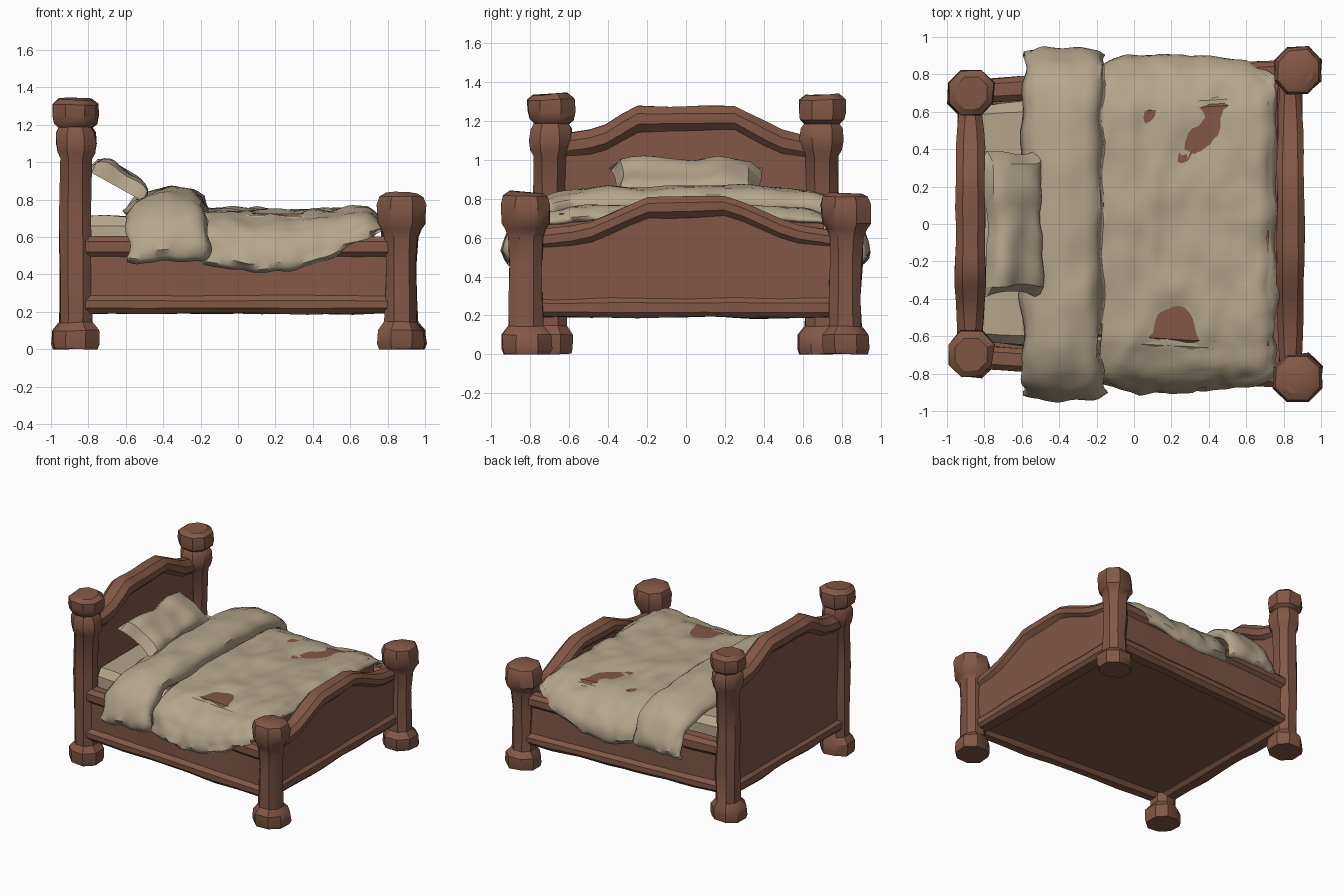
import bpy, bmesh, math
from mathutils import Vector, noise

if "Cube" in bpy.data.objects:
    bpy.data.objects.remove(bpy.data.objects["Cube"])

X, Y, Z = Vector((1, 0, 0)), Vector((0, 1, 0)), Vector((0, 0, 1))


def material(name, rgb):
    m = bpy.data.materials.new(name)
    m.diffuse_color = (*rgb, 1)
    m.use_nodes = True
    m.node_tree.nodes["Principled BSDF"].inputs["Base Color"].default_value = m.diffuse_color
    return m


WOOD = material("brown wood", (0.225, 0.097, 0.060))
CLOTH = material("beige cloth", (0.455, 0.380, 0.257))


def lerp(pts, t):
    """Interpolate a list of (t, a, b...) rows."""
    if t <= pts[0][0]:
        return pts[0][1:]
    for p, q in zip(pts, pts[1:]):
        if t <= q[0]:
            k = (t - p[0]) / (q[0] - p[0])
            return tuple(a + (b - a) * k for a, b in zip(p[1:], q[1:]))
    return pts[-1][1:]


def finish(bm, name, mat, rough=0.0, scale=4.0, angle=35):
    bmesh.ops.recalc_face_normals(bm, faces=bm.faces)
    bm.normal_update()
    for v, n in [(v, v.normal.copy()) for v in bm.verts]:
        v.co += n * rough * noise.noise(v.co * scale + Vector((3.1, 7.7, 1.3)))
        v.co.z = max(v.co.z, 0)
    me = bpy.data.meshes.new(name)
    bm.to_mesh(me)
    bm.free()
    me.materials.append(mat)
    ob = bpy.data.objects.new(name, me)
    bpy.context.collection.objects.link(ob)
    bpy.ops.object.select_all(action='DESELECT')
    ob.select_set(True)
    bpy.context.view_layer.objects.active = ob
    bpy.ops.object.shade_smooth_by_angle(angle=math.radians(angle))
    return ob


def loft(name, rings, u, v, mat=WOOD, rough=0.012, scale=4.0, bevel=0.5):
    """Skin chamfered rectangles; each ring is (centre, half u, half v)."""
    bm = bmesh.new()
    loops = []
    for c, ru, rv in rings:
        ch = min(ru, rv) * bevel
        a, b = ru - ch, rv - ch
        sec = [(ru, -b), (ru, b), (a, rv), (-a, rv), (-ru, b), (-ru, -b), (-a, -rv), (a, -rv)]
        loops.append([bm.verts.new(Vector(c) + u * p + v * q) for p, q in sec])
    for l0, l1 in zip(loops, loops[1:]):
        for i in range(8):
            j = (i + 1) % 8
            bm.faces.new((l0[i], l0[j], l1[j], l1[i]))
    bm.faces.new(loops[0])
    bm.faces.new(loops[-1])
    return finish(bm, name, mat, rough, scale)


def post(name, x, y, levels):
    loft(name, [((x, y, z), r, r) for z, r in levels], X, Y, rough=0.022, scale=5, bevel=0.55)


def span(a, b, n):
    return [a + (b - a) * i / n for i in range(n + 1)]


# Posts with chunky feet and knobs
HEAD_POST = [(0, .115), (.03, .122), (.10, .12), (.145, .086), (.4, .086), (.7, .084), (1.02, .084),
             (1.05, .10), (1.10, .108), (1.16, .105), (1.185, .092), (1.205, .115), (1.25, .125),
             (1.31, .12), (1.335, .085)]
FOOT_POST = [(0, .115), (.03, .123), (.10, .12), (.145, .086), (.3, .085), (.45, .083), (.60, .085),
             (.645, .10), (.675, .122), (.77, .125), (.81, .112), (.828, .08)]
for s, side in ((-1, "front"), (1, "back")):
    post(f"head_post_{side}", -.87, s * .70, HEAD_POST)
    post(f"foot_post_{side}", .875, s * .82, FOOT_POST)

# Head and foot boards: arched rail, panel and lower beam
HEAD_ARCH = [(-.66, 1.13), (-.44, 1.16), (-.25, 1.275), (.25, 1.28), (.48, 1.155), (.66, 1.12)]
FOOT_ARCH = [(-.78, .635), (-.52, .665), (-.36, .735), (-.2, .805), (.22, .815), (.4, .735), (.54, .67), (.78, .635)]
for name, x, w, arch, th in (("headboard", -.875, .08, HEAD_ARCH, .065), ("footboard", .835, .073, FOOT_ARCH, .052)):
    y1 = arch[-1][0]
    ys = span(-y1, y1, 16)
    tops = [lerp(arch, y)[0] for y in ys]
    loft(name + "_rail", [((x, y, t - th), w * (1 - .25 * abs(y / y1) ** 3), th) for y, t in zip(ys, tops)], X, Z, bevel=.6)
    loft(name + "_panel", [((x, y, (t - .06 + .22) / 2), .042, (t - .06 - .22) / 2) for y, t in zip(ys, tops)],
         X, Z, rough=.006, bevel=.2)
    loft(name + "_lower_beam", [((x, y, .24), .065, .05) for y in ys], X, Z)


# Side rails widen from head to foot
def side_y(x):
    return .71 + (x + .87) * .11 / 1.745


xs = span(-.85, .86, 14)
for s, side in ((-1, "front"), (1, "back")):
    for part, z, w, h, b in (("lower_beam", .24, .062, .05, .6), ("panel", .39, .035, .14, .2), ("upper_rail", .548, .06, .055, .5)):
        loft(f"{side}_side_{part}", [((x, s * side_y(x), z), w, h) for x in xs], Y, Z, bevel=b, rough=.01)

# Base board, mattress and the wooden slab showing in the gaps of the bedding
loft("base_board", [((x, 0, .235), side_y(x), .015) for x in (-.86, .84)], Y, Z, rough=0)
loft("mattress", [((x, 0, .61), side_y(x) - .075, .105) for x in span(-.82, .5, 12)], Y, Z, CLOTH, .02, 5)
loft("bed_slab", [((x, 0, .60), side_y(x) - .10, .125) for x in span(-.54, .72, 6)], Y, Z, rough=0)


# Draped cloth: rows of (x, top z, half width, hem z)
def drape(name, rows, section, nx, ny, amp, edge):
    bm = bmesh.new()
    grid = []
    x0, x1 = rows[0][0], rows[-1][0]
    for i in range(nx + 1):
        row = []
        for j in range(ny + 1):
            v = 2 * j / ny - 1
            x = x0 + (x1 - x0) * i / nx
            top, half, hem = lerp(rows, x)
            fy, fz = lerp(section, abs(v))
            hem += .025 * noise.noise(Vector((x * 6, v, 2)))
            end = abs(2 * i / nx - 1) ** 4
            x += edge * end * noise.noise(Vector((i // nx * 5, v * 5, 4)))
            row.append(bm.verts.new((x, math.copysign(fy * half, v), top + (hem - top) * fz)))
        grid.append(row)
    for a, b in zip(grid, grid[1:]):
        for j in range(ny):
            bm.faces.new((a[j], b[j], b[j + 1], a[j + 1]))
    bm.normal_update()
    for v, n in [(v, v.normal.copy()) for v in bm.verts]:
        # broad lumps plus sharp creases, stronger on the hanging sides
        p = v.co
        side = 1 - abs(n.z)
        crease = .5 - 2 * abs(noise.noise(Vector((p.x * 4 + p.y, p.y * 3 - p.x * 2, p.z * 3))))
        lump = noise.noise(p * 5) + .5 * noise.noise(p * 11)
        v.co += n * (1 if n.z >= -.2 else -1) * amp * (.6 * crease + .8 * lump) * (1 + .6 * side)
    ob = finish(bm, name, CLOTH, angle=40)
    mod = ob.modifiers.new("thickness", 'SOLIDIFY')
    mod.thickness = .022
    mod.offset = 0
    return ob


SECTION = [(0, 0, 0), (.3, .42, .02), (.5, .70, .07), (.62, .84, .2), (.72, .92, .38), (.85, .985, .68), (.94, 1, .9), (1, .97, 1)]
drape("blanket", [(-.18, .745, .85, .46), (-.05, .745, .885, .43), (.15, .735, .90, .42), (.3, .73, .895, .43),
                  (.45, .735, .88, .48), (.6, .75, .86, .54), (.69, .75, .82, .59), (.755, .69, .78, .64)],
      SECTION, 40, 52, .024, .06)
drape("folded_sheet", [(-.585, .735, .91, .49), (-.54, .80, .925, .47), (-.46, .835, .94, .465), (-.36, .86, .935, .475),
                       (-.24, .845, .93, .475), (-.2, .82, .925, .475), (-.175, .75, .90, .48)],
      SECTION, 18, 46, .014, .05)

# Pillow leaning against the headboard
bm = bmesh.new()
N = 14
for sgn in (-1, 1):
    g = []
    for i in range(N + 1):
        for j in range(N + 1):
            u, v = 2 * i / N - 1, 2 * j / N - 1
            t = .10 * math.sqrt(max(0, (1 - u ** 4) * (1 - v ** 6)))
            g.append(bm.verts.new((.18 * u * (1 - .08 * (1 - v * v) * abs(u)), .395 * v * (1 - .05 * (1 - u * u)), sgn * t)))
    for i in range(N):
        for j in range(N):
            k = i * (N + 1) + j
            bm.faces.new((g[k], g[k + 1], g[k + N + 2], g[k + N + 1]))
bmesh.ops.remove_doubles(bm, verts=bm.verts, dist=.0005)
pillow = finish(bm, "pillow", CLOTH, .035, 6)
pillow.location = (-.65, 0, .87)
pillow.rotation_euler = (0, math.radians(29), 0)
